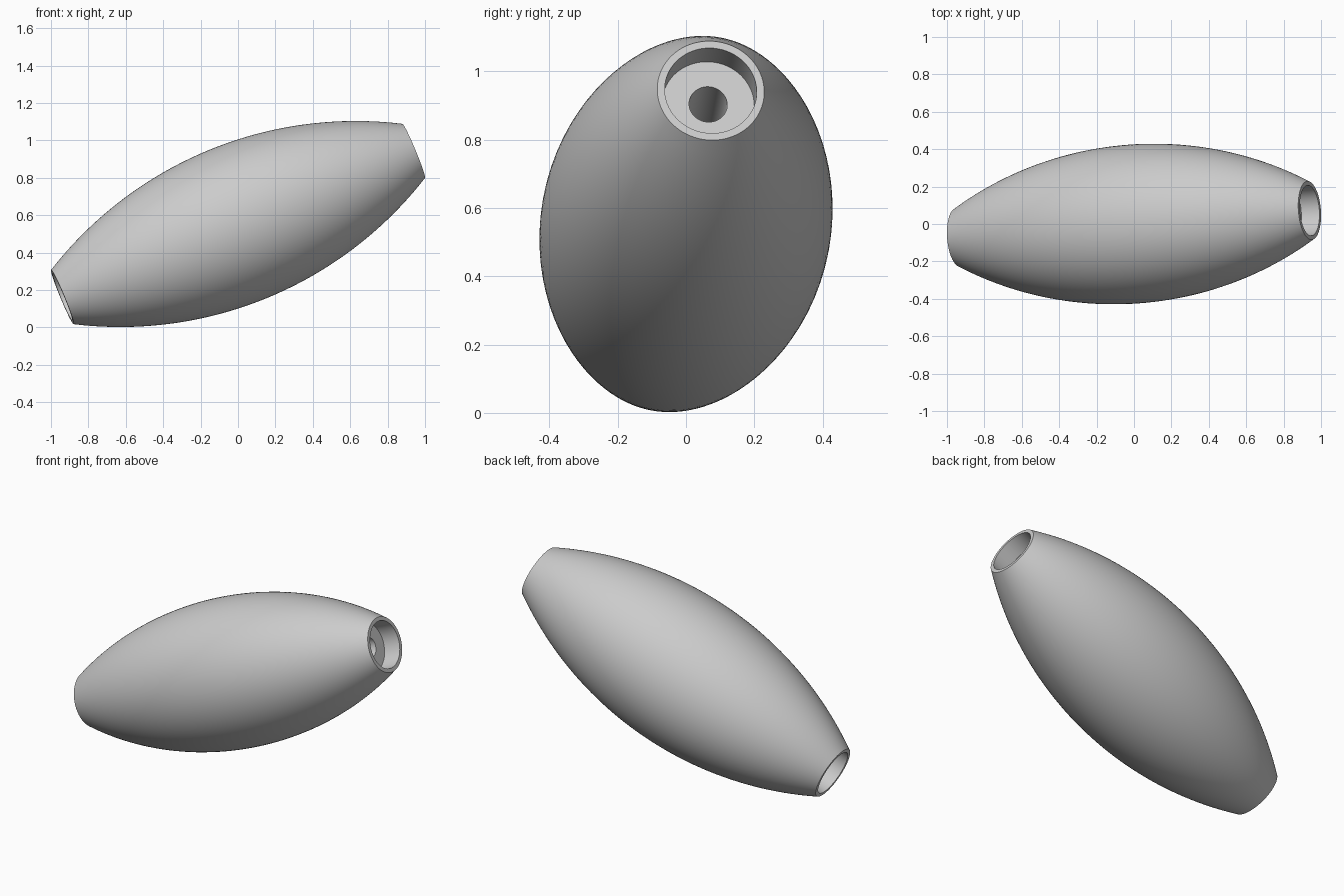
import bpy, bmesh, math
from mathutils import Vector

if "Cube" in bpy.data.objects:
    bpy.data.objects.remove(bpy.data.objects["Cube"])

HALF, R_END, R_MID = 1.0195, 0.157, 0.425   # half length, end and middle radii
R_BORE, BORE_DEPTH, R_HOLE = 0.135, 0.105, 0.056
SIDES, ARC_STEPS = 96, 48

# Half outline (radius, axial position): circular barrel arc
sag = R_MID - R_END
arc_r = (HALF**2 + sag**2) / (2 * sag)
outline = []
for i in range(ARC_STEPS + 1):
    t = -HALF + 2 * HALF * i / ARC_STEPS
    outline.append((R_MID - arc_r + math.sqrt(arc_r**2 - t**2), t))

# Counterbore at each end and the through hole between them
floor = HALF - BORE_DEPTH
outline += [(R_BORE, HALF), (R_BORE, floor), (R_HOLE, floor),
            (R_HOLE, -floor), (R_BORE, -floor), (R_BORE, -HALF)]

# Lathe the closed outline around z
bm = bmesh.new()
rings = []
for k in range(SIDES):
    a = 2 * math.pi * k / SIDES
    rings.append([bm.verts.new((r * math.cos(a), r * math.sin(a), t)) for r, t in outline])
n = len(outline)
for k in range(SIDES):
    p, q = rings[k], rings[(k + 1) % SIDES]
    for i in range(n):
        j = (i + 1) % n
        bm.faces.new((p[i], q[i], q[j], p[j]))
bmesh.ops.recalc_face_normals(bm, faces=bm.faces)
mesh = bpy.data.meshes.new("barrel_bead")
bm.to_mesh(mesh)
bm.free()

# Tilt the bead so its right end is raised and it rests on the ground
bead = bpy.data.objects.new("barrel_bead", mesh)
bpy.context.collection.objects.link(bead)
axis = Vector((0.921, 0.071, 0.383)).normalized()
bead.rotation_mode = 'QUATERNION'
bead.rotation_quaternion = axis.to_track_quat('Z', 'Y')
bead.location = (0, 0, 0.553)
bpy.context.view_layer.objects.active = bead
bead.select_set(True)
bpy.ops.object.shade_smooth_by_angle(angle=math.radians(30))
